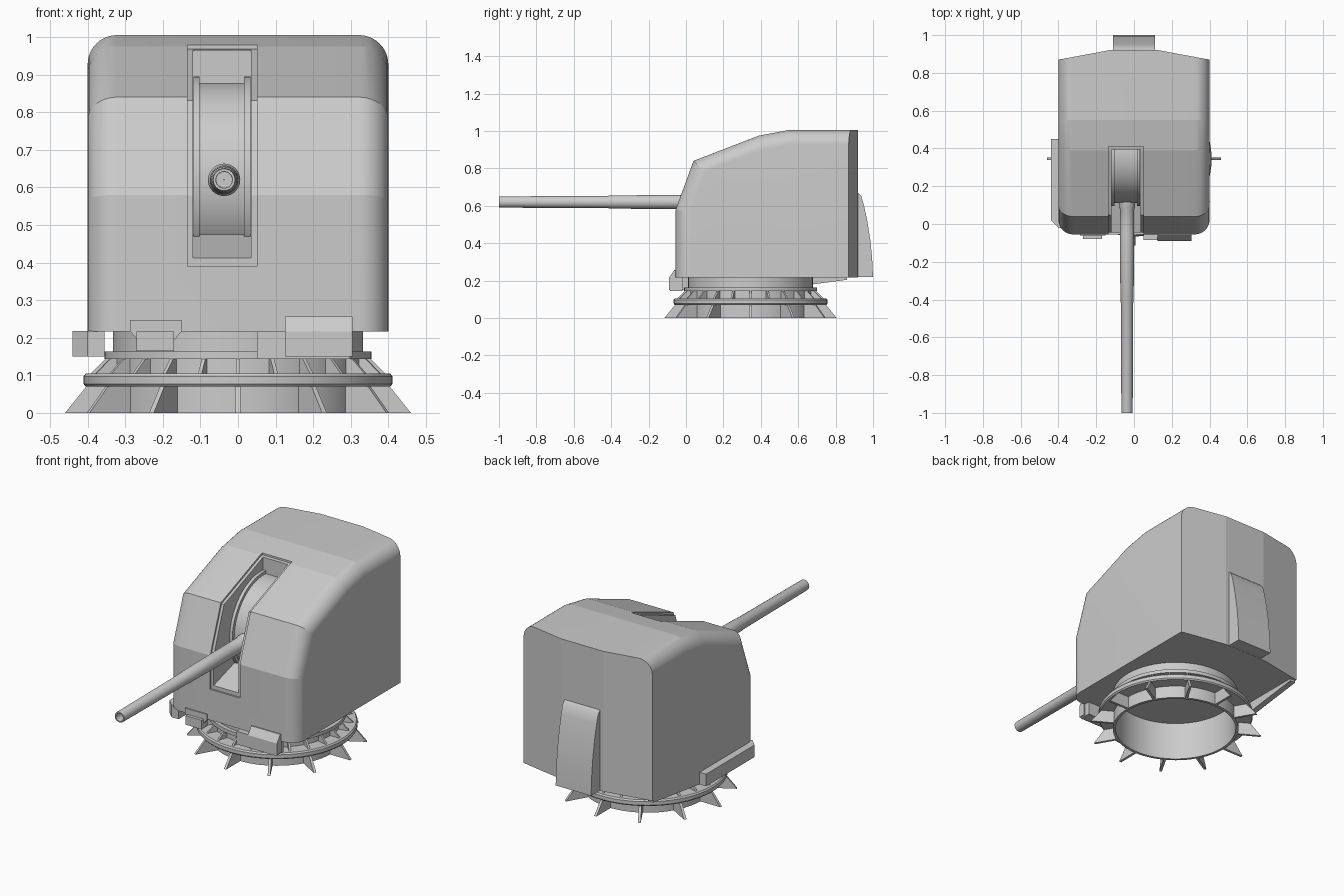
import bpy, bmesh
from math import sin, cos, pi, radians
from mathutils import Vector

if "Cube" in bpy.data.objects:
    bpy.data.objects.remove(bpy.data.objects["Cube"])

BASE_Y = 0.345   # centre of the base ring


def finish(bm, name, angle=30):
    bmesh.ops.recalc_face_normals(bm, faces=bm.faces[:])
    me = bpy.data.meshes.new(name)
    bm.to_mesh(me)
    bm.free()
    ob = bpy.data.objects.new(name, me)
    bpy.context.collection.objects.link(ob)
    shade(ob, angle)
    return ob


def shade(ob, angle):
    bpy.ops.object.select_all(action='DESELECT')
    ob.select_set(True)
    bpy.context.view_layer.objects.active = ob
    bpy.ops.object.shade_smooth_by_angle(angle=radians(angle))


def add_prism(bm, a, b):
    """Bridge two matching polygons into a closed solid."""
    va = [bm.verts.new(p) for p in a]
    vb = [bm.verts.new(p) for p in b]
    bm.faces.new(va)
    bm.faces.new(vb[::-1])
    n = len(va)
    for i in range(n):
        j = (i + 1) % n
        bm.faces.new((va[i], vb[i], vb[j], va[j]))


def prism_x(bm, prof, x0, x1):
    add_prism(bm, [(x0, y, z) for y, z in prof], [(x1, y, z) for y, z in prof])


def part_x(name, prof, x0, x1, angle=30):
    bm = bmesh.new()
    prism_x(bm, prof, x0, x1)
    return finish(bm, name, angle)


def lathe(name, prof, place, n=64):
    """Revolve a closed (radius, height) profile; place maps (r, h, angle) to a point."""
    bm = bmesh.new()
    rings = [[bm.verts.new(place(r, h, 2 * pi * i / n)) for r, h in prof] for i in range(n)]
    m = len(prof)
    for i in range(n):
        for k in range(m):
            a, b = rings[i], rings[(i + 1) % n]
            bm.faces.new((a[k], b[k], b[(k + 1) % m], a[(k + 1) % m]))
    return finish(bm, name)


def around_z(r, h, a):
    return (r * cos(a), BASE_Y + r * sin(a), h)


# Base ring with flanges
lathe("base_ring", [(.32, 0), (.335, 0), (.335, .07), (.405, .07), (.411, .077), (.411, .097),
                    (.405, .105), (.335, .105), (.335, .143), (.355, .143), (.355, .163),
                    (.333, .163), (.333, .222), (.32, .222)], around_z, 72)


# Radial gussets below and above the main flange
def gussets(name, prof, count, t):
    bm = bmesh.new()
    for i in range(count):
        a = 2 * pi * i / count
        u, v = Vector((cos(a), sin(a), 0)), Vector((-sin(a), cos(a), 0)) * t / 2
        c = Vector((0, BASE_Y, 0))
        pts = [c + u * r + Vector((0, 0, z)) for r, z in prof]
        add_prism(bm, [p - v for p in pts], [p + v for p in pts])
    finish(bm, name)


gussets("lower_gussets", [(.33, 0), (.46, 0), (.402, .072), (.33, .072)], 12, .014)
gussets("upper_gussets", [(.33, .103), (.393, .103), (.352, .145), (.33, .145)], 24, .010)

# Gun house: side profile, rounded side edges, angled rear corners
bm = bmesh.new()
profile = [(-.055, .217), (-.055, .58), (.04, .84), (.39, .975), (.55, 1.005), (.92, 1.005), (.92, .217)]
prism_x(bm, profile, -.4, .4)
rim = []
for e in bm.edges:
    a, b = e.verts[0].co, e.verts[1].co
    at_back = min(a.y, b.y) > .9
    at_floor = max(a.z, b.z) < .3
    if abs(a.x - b.x) < .001 and not at_back and not at_floor:
        rim.append(e)
bmesh.ops.recalc_face_normals(bm, faces=bm.faces[:])
bmesh.ops.bevel(bm, geom=rim, offset=.078, offset_type='OFFSET', segments=10, profile=.5, affect='EDGES')
for s in (-1, 1):
    res = bmesh.ops.bisect_plane(bm, geom=bm.verts[:] + bm.edges[:] + bm.faces[:],
                                 plane_co=(.13 * s, .92, 0), plane_no=(.05 * s, .27, 0), clear_outer=True)
    cut = [g for g in res['geom_cut'] if isinstance(g, bmesh.types.BMEdge)]
    edges = [e for e in cut if e.is_boundary]
    bmesh.ops.edgeloop_fill(bm, edges=edges)
house = finish(bm, "gun_house")


# Gun slot: shallow rim recess plus deep opening
def carve(target, prof, x0, x1):
    cutter = part_x("slot_cutter", prof, x0, x1)
    cutter.hide_render = True
    mod = target.modifiers.new("slot", 'BOOLEAN')
    mod.operation = 'DIFFERENCE'
    mod.solver = 'EXACT'
    mod.object = cutter
    bpy.context.view_layer.objects.active = target
    bpy.ops.object.modifier_apply(modifier=mod.name)
    bpy.data.objects.remove(cutter)


carve(house, [(-.1, .39), (-.045, .39), (-.045, .578), (.047, .831), (.39, .964), (.41, .968),
              (.41, 1.1), (-.1, 1.1)], -.135, .05)
carve(house, [(-.1, .41), (-.05, .41), (.16, .475), (.395, .475), (.395, 1.1), (-.1, 1.1)], -.12, .034)
shade(house, 9.8)


# Curved gun shield drum with raised side flanges
def around_x(r, h, a):
    return (h, .37 + r * cos(a), .62 + r * sin(a))


lathe("gun_shield", [(.02, -.119), (.275, -.119), (.275, -.102), (.258, -.102), (.258, .016),
                     (.275, .016), (.275, .033), (.02, .033)], around_x, 72)


# Barrel with stepped taper and hollow muzzle
def around_y(r, h, a):
    return (-.037 + r * cos(a), h, .62 + r * sin(a))


lathe("barrel", [(.001, .16), (.043, .16), (.043, .09), (.038, .08), (.038, -.05), (.035, -.41),
                 (.033, -.415), (.030, -.995), (.029, -1), (.022, -1), (.021, -.8), (.001, -.8)], around_y, 48)

# Rear locker
part_x("rear_locker", [(.86, .218), (1, .218), (.995, .32), (.985, .42), (.969, .52), (.952, .6),
                       (.938, .65), (.92, .67), (.86, .67)], -.11, .11)

# Left side rail: thick front part and tapered tail
bm = bmesh.new()
add_prism(bm, [(-.44, .02, .15), (-.40, -.02, .15), (-.355, -.02, .15), (-.355, .45, .15), (-.44, .45, .15)],
          [(-.44, .02, .218), (-.40, -.02, .218), (-.355, -.02, .218), (-.355, .45, .218), (-.44, .45, .218)])
prism_x(bm, [(.45, .15), (.86, .204), (.86, .22), (.45, .22)], -.399, -.365)
finish(bm, "side_rail")

# Front right step box with sloped cover
bm = bmesh.new()
prism_x(bm, [(-.085, .143), (-.02, .143), (-.02, .216), (-.085, .216)], .05, .298)
prism_x(bm, [(-.09, .15), (-.05, .15), (-.05, .257), (-.062, .257), (-.09, .216)], .125, .305)
finish(bm, "front_step_box")

# Front left bracket
bm = bmesh.new()
outline = [(-.287, .247), (-.287, .217), (-.268, .195), (-.168, .195), (-.15, .217), (-.15, .247)]
add_prism(bm, [(x, -.062, z) for x, z in outline], [(x, -.03, z) for x, z in outline])
prism_x(bm, [(-.08, .165), (-.03, .165), (-.03, .216), (-.08, .216)], -.27, -.17)
finish(bm, "front_bracket")
